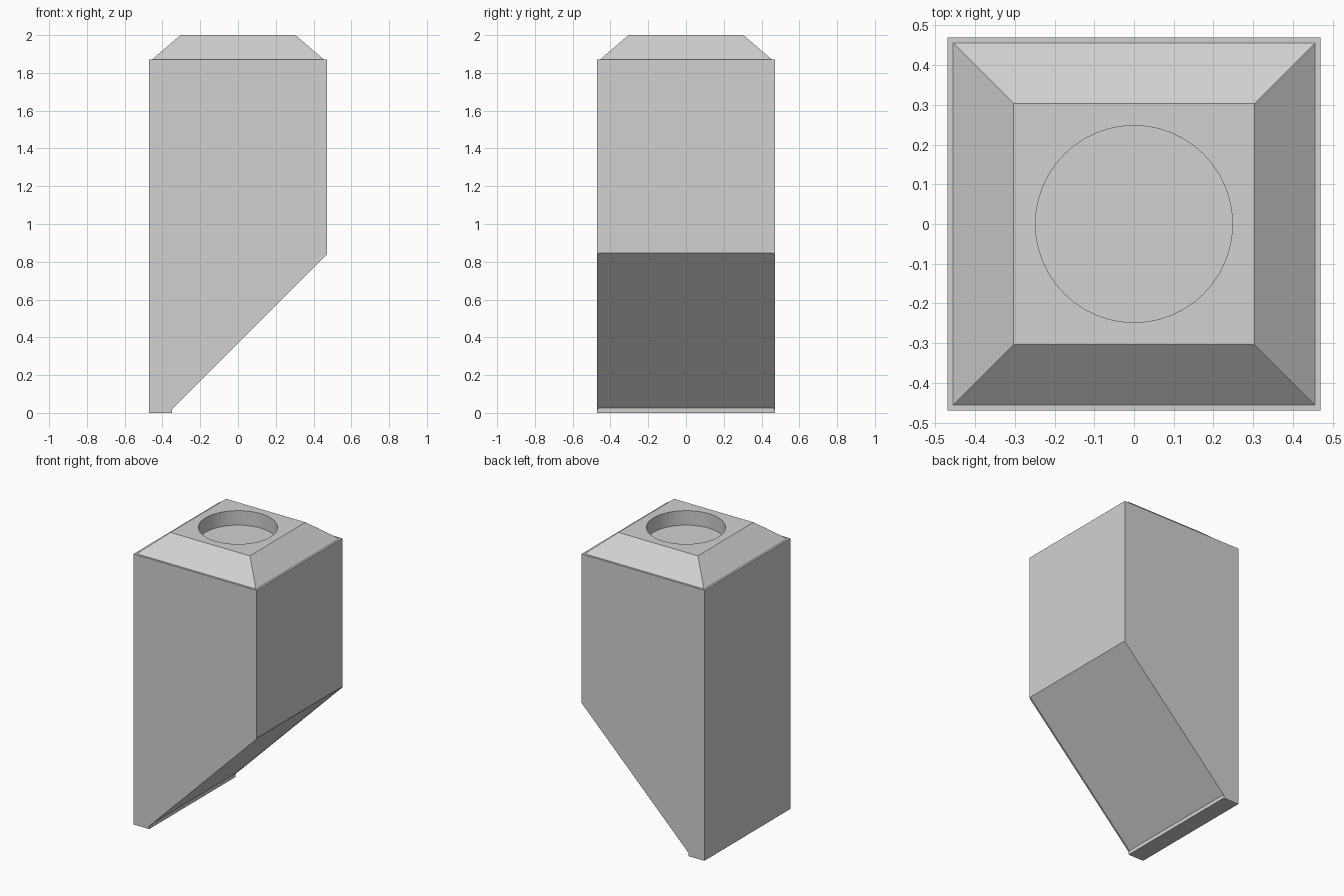
import bpy, bmesh
from mathutils import Matrix

cube = bpy.data.objects.get("Cube")
if cube:
    bpy.data.objects.remove(cube, do_unlink=True)

HALF = 0.47       # half width of the body
WALL = 0.008      # thickness of the side walls
SHOULDER = 1.87   # height where the cap begins
TOP = 2.0

grey = bpy.data.materials.new("light_grey")
grey.use_nodes = True
colour = (0.64, 0.64, 0.64, 1)
grey.diffuse_color = colour
grey.node_tree.nodes["Principled BSDF"].inputs["Base Color"].default_value = colour


def finish(name, bm):
    bmesh.ops.recalc_face_normals(bm, faces=bm.faces)
    mesh = bpy.data.meshes.new(name)
    bm.to_mesh(mesh)
    bm.free()
    mesh.materials.append(grey)
    obj = bpy.data.objects.new(name, mesh)
    bpy.context.collection.objects.link(obj)
    return obj


def prism(name, profile, y0, y1):
    """Extrude an x-z profile from y0 to y1."""
    bm = bmesh.new()
    face = bm.faces.new([bm.verts.new((x, y0, z)) for x, z in profile])
    ext = bmesh.ops.extrude_face_region(bm, geom=[face])
    verts = [v for v in ext["geom"] if isinstance(v, bmesh.types.BMVert)]
    bmesh.ops.translate(bm, verts=verts, vec=(0, y1 - y0, 0))
    return finish(name, bm)


def profile(inset):
    """Side outline with a sloped underside and a small lip at the foot."""
    return [(-HALF, 0), (-0.35, 0), (-0.35, 0.02 + inset),
            (HALF, 0.84 + inset), (HALF, SHOULDER), (-HALF, SHOULDER)]


# Body core, its slope set slightly back between the two side walls
inner = HALF - WALL
prism("body_core", profile(0.006), -inner, inner)
prism("front_wall", profile(0), -HALF, -inner)
prism("back_wall", profile(0), inner, HALF)

# Tapered cap with a round recess
bm = bmesh.new()
bmesh.ops.create_cube(bm, size=2)
for v in bm.verts:
    upper = v.co.z > 0
    s = 0.304 if upper else 0.456
    v.co = (v.co.x * s, v.co.y * s, TOP if upper else SHOULDER)
cap = finish("cap", bm)

bm = bmesh.new()
bmesh.ops.create_cone(bm, cap_ends=True, segments=48, radius1=0.248, radius2=0.248,
                      depth=0.2, matrix=Matrix.Translation((0, 0, TOP)))
cutter = finish("recess_cutter", bm)
cutter.hide_render = True
cutter.hide_viewport = True

cut = cap.modifiers.new("recess", "BOOLEAN")
cut.operation = "DIFFERENCE"
cut.solver = "EXACT"
cut.object = cutter
